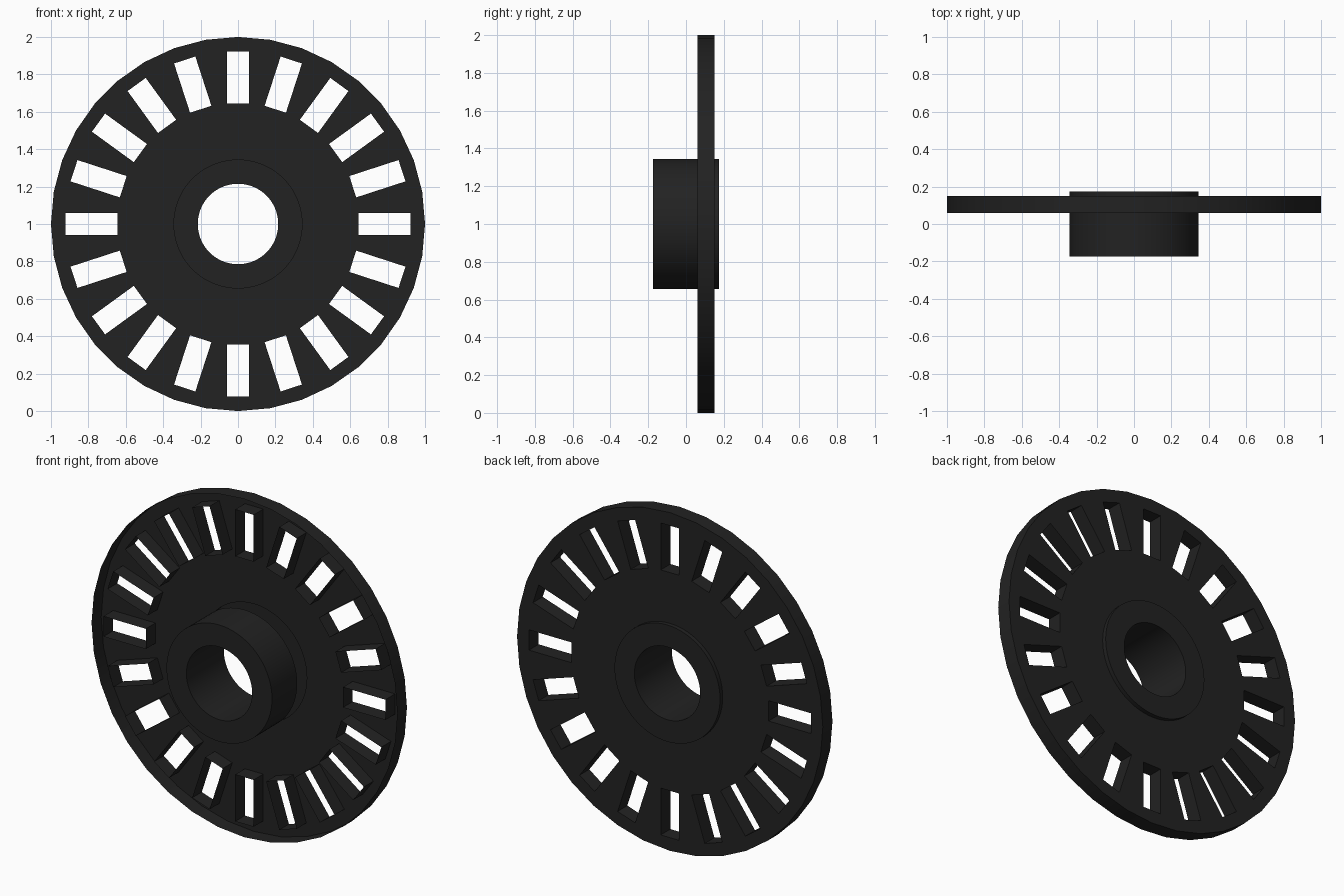
import bpy, bmesh
from math import sin, cos, radians, tau
from mathutils import Vector, Matrix

cube = bpy.data.objects.get("Cube")
if cube:
    bpy.data.objects.remove(cube, do_unlink=True)

CENTRE_Z = 1.0
HUB_R, BORE_R = 0.345, 0.215
HUB_HALF = 0.175
DISC_FRONT, DISC_BACK = 0.06, 0.15
HUB_SIDES, RIM_SIDES, SLOTS = 72, 36, 20

black = bpy.data.materials.new("matte_black")
black.use_nodes = True
colour = (0.016, 0.016, 0.016, 1)
black.diffuse_color = colour
black.node_tree.nodes["Principled BSDF"].inputs["Base Color"].default_value = colour


def finish(bm, name, test, wanted):
    """Orient the shell so the face chosen by test points along wanted."""
    bmesh.ops.recalc_face_normals(bm, faces=bm.faces)
    bm.normal_update()
    if next(f for f in bm.faces if test(f)).normal.dot(wanted) < 0:
        bmesh.ops.reverse_faces(bm, faces=bm.faces)
    mesh = bpy.data.meshes.new(name)
    bm.to_mesh(mesh)
    bm.free()
    mesh.materials.append(black)
    obj = bpy.data.objects.new(name, mesh)
    obj.location.z = CENTRE_Z
    bpy.context.collection.objects.link(obj)
    bpy.ops.object.select_all(action='DESELECT')
    obj.select_set(True)
    bpy.context.view_layer.objects.active = obj
    bpy.ops.object.shade_smooth_by_angle(angle=radians(30))
    return obj


def loop(bm, points):
    """Closed ring of edges."""
    verts = [bm.verts.new(p) for p in points]
    return [bm.edges.new((a, b)) for a, b in zip(verts, verts[1:] + verts[:1])]


def circle(r, sides):
    return [(r * sin(tau * i / sides), DISC_BACK, r * cos(tau * i / sides))
            for i in range(sides)]


# Slotted disc: back plate with rim and slot walls, open at the front
bm = bmesh.new()
walls = loop(bm, circle(1.0, RIM_SIDES))
slot = [(-0.06, 0.645), (0.06, 0.645), (0.06, 0.922), (-0.06, 0.922)]
for i in range(SLOTS):
    turn = Matrix.Rotation(tau * i / SLOTS, 3, 'Y')
    walls += loop(bm, [turn @ Vector((x, DISC_BACK, z)) for x, z in slot])
plate_edges = walls + loop(bm, circle(HUB_R, HUB_SIDES))
bmesh.ops.triangle_fill(bm, edges=plate_edges, use_beauty=True, normal=(0, 1, 0))
made = bmesh.ops.extrude_edge_only(bm, edges=walls)["geom"]
bmesh.ops.translate(bm, vec=(0, DISC_FRONT - DISC_BACK, 0),
                    verts=[g for g in made if isinstance(g, bmesh.types.BMVert)])
finish(bm, "slotted_disc", lambda f: abs(f.normal.y) > 0.9, Vector((0, 1, 0)))

# Hub: revolved sleeve with a through bore, joined to the disc
bm = bmesh.new()
profile = [(HUB_R, DISC_FRONT), (HUB_R, -HUB_HALF), (BORE_R, -HUB_HALF),
           (BORE_R, HUB_HALF), (HUB_R, HUB_HALF), (HUB_R, DISC_BACK)]
verts = [bm.verts.new((0, y, r)) for r, y in profile]
edges = [bm.edges.new(pair) for pair in zip(verts, verts[1:])]
bmesh.ops.spin(bm, geom=verts + edges, cent=(0, 0, 0), axis=(0, 1, 0),
               angle=tau, steps=HUB_SIDES, use_duplicate=False)
bmesh.ops.remove_doubles(bm, verts=bm.verts, dist=0.0005)
finish(bm, "hub", lambda f: f.calc_center_median().y < -HUB_HALF + 0.01,
       Vector((0, -1, 0)))
